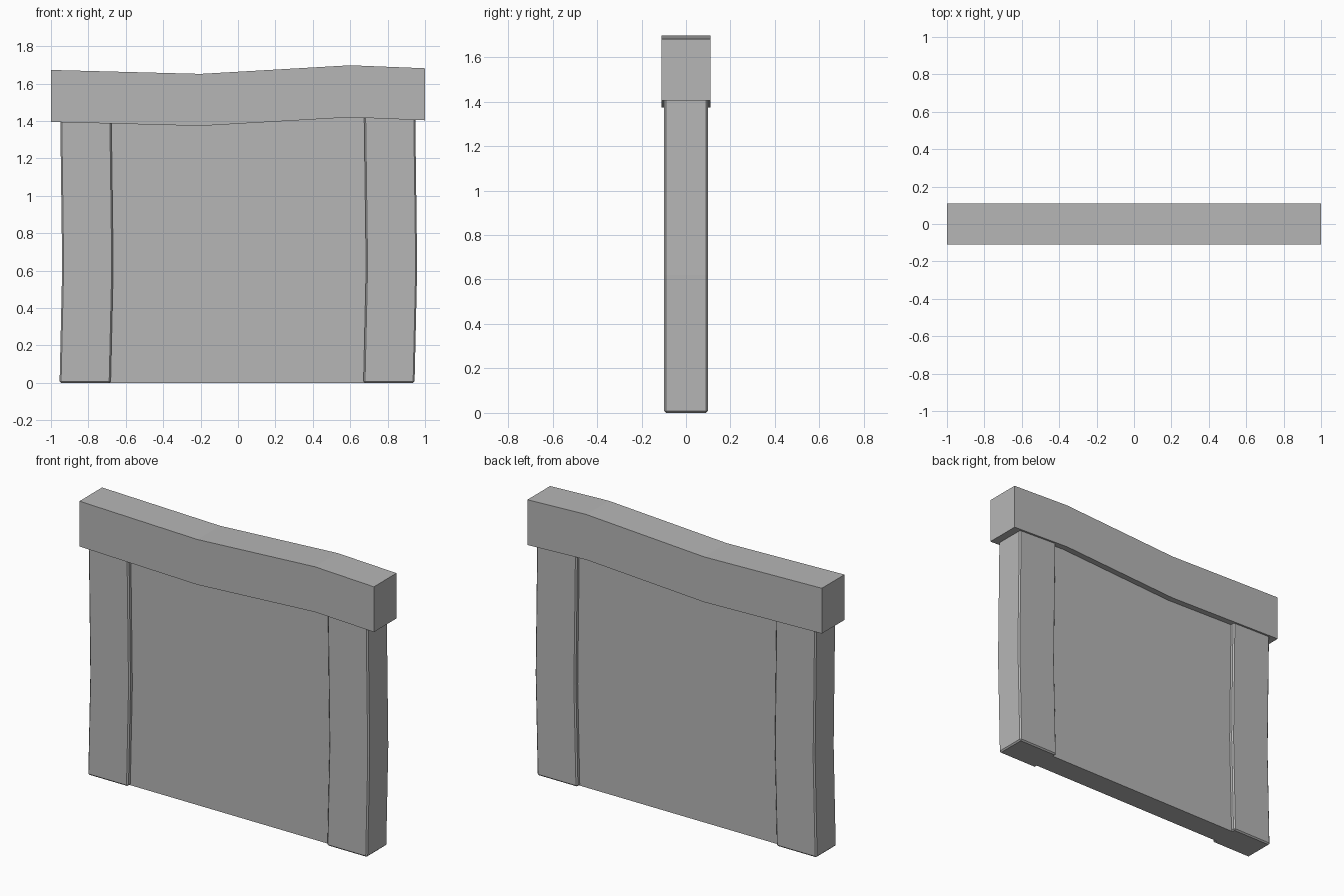
import bpy
import bmesh

if "Cube" in bpy.data.objects:
    bpy.data.objects.remove(bpy.data.objects["Cube"])

stone = bpy.data.materials.new("grey_stone")
stone.diffuse_color = (0.47, 0.47, 0.47, 1)
stone.use_nodes = True
stone.node_tree.nodes["Principled BSDF"].inputs["Base Color"].default_value = stone.diffuse_color


def prism(name, outline, half_depth, bevel=0):
    """Extrude an x/z outline symmetrically along y."""
    bm = bmesh.new()
    face = bm.faces.new([bm.verts.new((x, -half_depth, z)) for x, z in outline])
    ext = bmesh.ops.extrude_face_region(bm, geom=[face])
    verts = [v for v in ext["geom"] if isinstance(v, bmesh.types.BMVert)]
    bmesh.ops.translate(bm, vec=(0, 2 * half_depth, 0), verts=verts)
    bmesh.ops.recalc_face_normals(bm, faces=bm.faces)
    mesh = bpy.data.meshes.new(name)
    bm.to_mesh(mesh)
    bm.free()
    mesh.materials.append(stone)
    obj = bpy.data.objects.new(name, mesh)
    bpy.context.collection.objects.link(obj)
    if bevel:
        mod = obj.modifiers.new("worn_edges", "BEVEL")
        mod.width = bevel
        mod.segments = 1
        mod.limit_method = "ANGLE"
    return obj


# Wavy lintel across the top
wave = [(-1, 1.673), (-0.2, 1.652), (0.6, 1.698), (1, 1.682)]
prism("lintel", wave + [(x, z - 0.278) for x, z in reversed(wave)], 0.11)

# Two slightly bowed pillars, same lean on both sides
bow = [(0, 0), (0.014, 0.62), (0.004, 1.39), (0.004, 1.45)]
for name, x0 in (("left_pillar", -0.954), ("right_pillar", 0.671)):
    outline = [(x0 + dx, z) for dx, z in bow]
    outline += [(x0 + 0.273 + dx, z) for dx, z in reversed(bow)]
    prism(name, outline, 0.098, 0.008)

# Recessed wall panel between the pillars
prism("wall_panel", [(-0.8, 0), (0.8, 0), (0.8, 1.45), (-0.8, 1.45)], 0.072)
